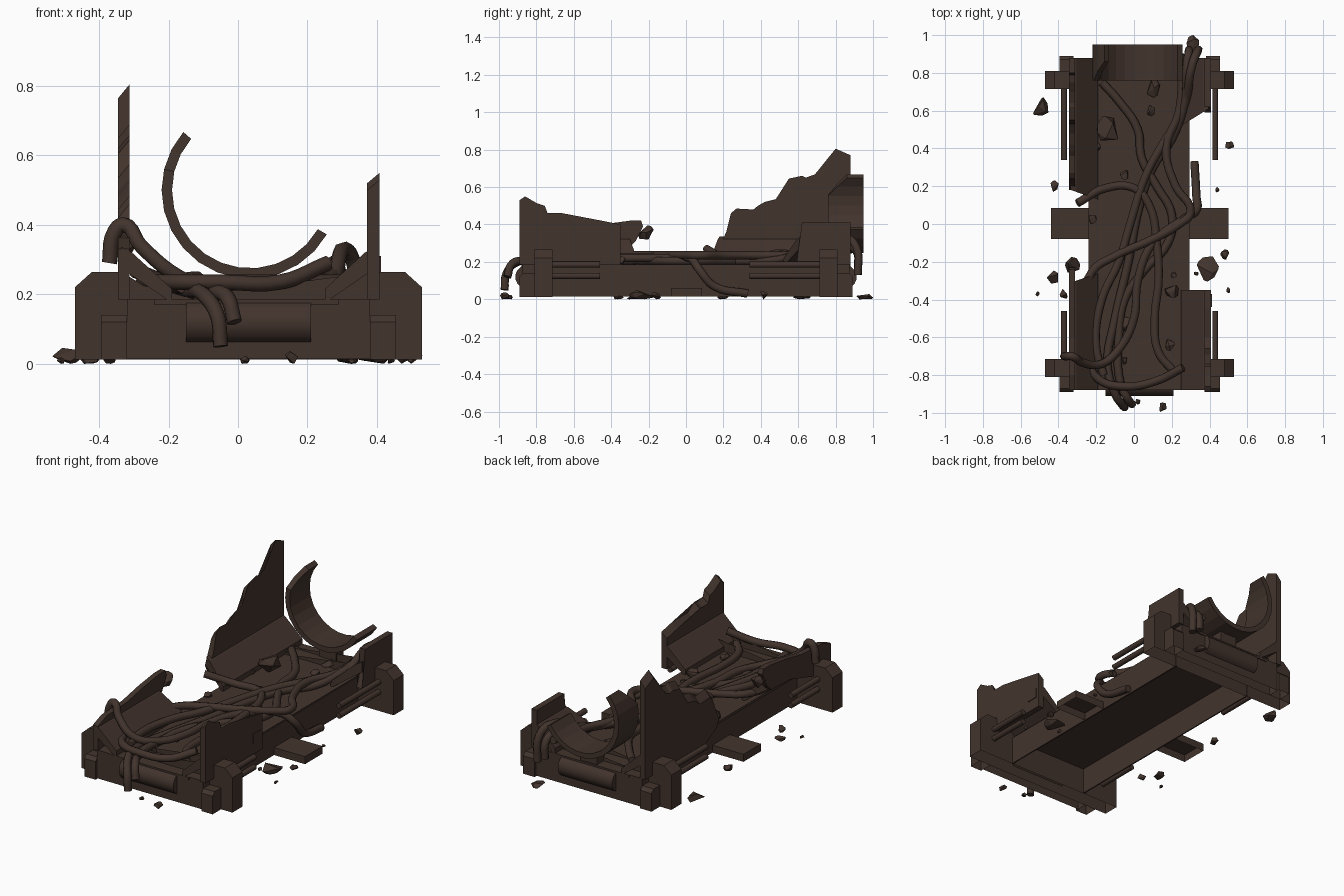
import bpy, bmesh, math, random
from mathutils import Vector

if "Cube" in bpy.data.objects:
    bpy.data.objects.remove(bpy.data.objects["Cube"])
random.seed(4)
CX = 0.03  # symmetry plane of the chassis

rust = bpy.data.materials.new("dark_rust_brown")
rust.diffuse_color = (0.055, 0.034, 0.026, 1)
rust.use_nodes = True
rust.node_tree.nodes["Principled BSDF"].inputs["Base Color"].default_value = rust.diffuse_color

def finish(name, bm):
    bmesh.ops.recalc_face_normals(bm, faces=bm.faces)
    me = bpy.data.meshes.new(name)
    bm.to_mesh(me); bm.free()
    me.materials.append(rust)
    ob = bpy.data.objects.new(name, me)
    bpy.context.collection.objects.link(ob)
    return ob

def smooth(ob):
    bpy.ops.object.select_all(action='DESELECT')
    ob.select_set(True); bpy.context.view_layer.objects.active = ob
    if ob.type == 'CURVE':
        bpy.ops.object.convert(target='MESH')
    bpy.ops.object.shade_smooth_by_angle(angle=math.radians(50))

def prism(name, pts, axis, lo, hi, drop_lo=0.0, hollow=False):
    """Extrude a 2D outline along x (pts = y,z) or y (pts = x,z); drop_lo slants the top edge, hollow opens the underside."""
    bm = bmesh.new()
    rows = []
    for k, d in ((lo, drop_lo), (hi, 0)):
        row = []
        for a, z in pts:
            z2 = z - d if z > 0.36 else z
            row.append(bm.verts.new((k, a, z2) if axis == 'x' else (a, k, z2)))
        rows.append(row)
    n = len(pts)
    bm.faces.new(rows[0]); bm.faces.new(rows[1])
    for i in range(n):
        j = (i + 1) % n
        if hollow and max(pts[i][1], pts[j][1]) < 0.02:
            continue
        bm.faces.new((rows[0][i], rows[0][j], rows[1][j], rows[1][i]))
    bmesh.ops.triangulate(bm, faces=[f for f in bm.faces if len(f.verts) > 4])
    return finish(name, bm)

def box(name, x0, x1, y0, y1, z0, z1, hollow=False):
    return prism(name, [(x0, z0), (x1, z0), (x1, z1), (x0, z1)], 'y', y0, y1, 0, hollow)

def rod(name, axis, a, b, u, v, r, n=16):
    """Cylinder along an axis; (u, v) is the other horizontal coordinate and z."""
    pts = [(u + r * math.cos(2 * math.pi * (i + .5) / n), v + r * math.sin(2 * math.pi * (i + .5) / n)) for i in range(n)]
    smooth(prism(name, pts, axis, a, b))

# hull: thin floor plate and side walls, open underneath
box("hull_floor", -0.24, 0.29, -0.88, 0.88, 0.17, 0.185)
for s, side in ((-1, "left"), (1, "right")):
    a, b = sorted((CX + s * 0.257, CX + s * 0.265))
    box(f"hull_wall_{side}", a, b, -0.72, 0.72, 0.015, 0.18)
    # centre outrigger
    a, b = sorted((CX + s * 0.26, CX + s * 0.47))
    box(f"outrigger_{side}", a, b, -0.08, 0.085, 0.015, 0.06, True)

# end frames, end blocks, drums, feet
half = [(0.5, 0.012), (0.5, 0.22), (0.45, 0.265), (0.365, 0.265), (0.24, 0.185)]
frame = [(CX + x, z) for x, z in half] + [(CX - x, z) for x, z in reversed(half)]
for e, end in ((-1, "front"), (1, "rear")):
    y0, y1 = sorted((e * 0.715, e * 0.81))
    prism(f"{end}_frame", frame, 'y', y0, y1, 0, True)
    y0, y1 = sorted((e * 0.81, e * 0.875))
    box(f"{end}_end_block", CX - 0.35, CX + 0.35, y0, y1, 0.015, 0.185, True)
    rod(f"{end}_drum", 'x', -0.15, 0.21, e * 0.85, 0.12, 0.063)
    for s, side in ((-1, "left"), (1, "right")):
        foot = [(e * .81, .012), (e * .89, .012), (e * .89, .12), (e * .87, .14), (e * .81, .14)]
        a, b = sorted((CX + s * 0.35, CX + s * 0.425))
        prism(f"{end}_foot_{side}", foot, 'x', a, b, 0, True)
        # twin side rails
        y0, y1 = (-0.72, -0.46) if e < 0 else (0.34, 0.72)
        rod(f"{end}_upper_rail_{side}", 'y', y0, y1, CX + s * 0.4, 0.185, 0.017, 8)
        rod(f"{end}_lower_rail_{side}", 'y', y0, y1, CX + s * 0.4, 0.125, 0.017, 8)

# broken upright walls: outlines in (y, z)
prism("left_rear_wall", [(.2, .24), (.18, .28), (.215, .36), (.24, .46), (.27, .485), (.36, .48), (.385, .5), (.42, .52),
      (.48, .535), (.53, .575), (.55, .645), (.62, .66), (.64, .65), (.70, .66), (.75, .69), (.79, .69), (.80, .805),
      (.88, .77), (.88, .185), (.3, .185)], 'x', -0.345, -0.312, 0.04)
prism("left_front_wall", [(-.88, .185), (-.88, .33), (-.8, .36), (-.6, .37), (-.45, .40), (-.3, .42),
      (-.24, .42), (-.23, .39), (-.27, .31), (-.31, .27), (-.5, .26), (-.7, .2)], 'x', -0.345, -0.312)
prism("right_front_wall", [(-.89, .185), (-.89, .53), (-.86, .55), (-.8, .515), (-.755, .5), (-.74, .46), (-.69, .45),
      (-.66, .46), (-.6, .42), (-.45, .42), (-.35, .40), (-.35, .185)], 'x', 0.372, 0.408, 0.03)
prism("right_rear_wall", [(.59, .185), (.62, .26), (.62, .41), (.88, .41), (.88, .185)], 'x', 0.372, 0.408)
box("wall_bracket", 0.40, 0.412, -0.44, -0.37, 0.25, 0.31)

# sloping panels between floor and uprights; inner and outer edge lengths differ at the breaks
def slope(name, s, y0, y1, inner0, inner1):
    bm = bmesh.new()
    prof = [(0.22, 0.175), (0.365, 0.275), (0.365, 0.335), (0.335, 0.32), (0.22, 0.215)]
    ends = []
    for yo, yi in ((y0, inner0), (y1, inner1)):
        ends.append([bm.verts.new((CX + s * x, yi + (yo - yi) * (x - .22) / .145, z)) for x, z in prof])
    bm.faces.new(ends[0]); bm.faces.new(ends[1])
    for i in range(5):
        j = (i + 1) % 5
        bm.faces.new((ends[0][i], ends[0][j], ends[1][j], ends[1][i]))
    finish(name, bm)
slope("left_rear_slope", -1, .18, .88, .13, .88)
slope("left_front_slope", -1, -.88, -.31, -.88, -.26)
slope("right_front_slope", 1, -.88, -.35, -.88, -.35)
slope("right_rear_slope", 1, .61, .88, .52, .88)

# broken ring cradle at the rear
bm = bmesh.new()
N, prev = 14, None
for i in range(N + 1):
    t = i / N
    a = math.radians(139 + t * 191)
    yb = 0.76 + 0.10 * max(0, 1 - t * 7)
    ring = [bm.verts.new((0.035 + r * math.cos(a), y, 0.50 + r * math.sin(a)))
            for r, y in ((.225, yb), (.255, yb), (.255, .95), (.225, .95))]
    if prev:
        for k in range(4):
            m = (k + 1) % 4
            bm.faces.new((prev[k], prev[m], ring[m], ring[k]))
    if i in (0, N):
        bm.faces.new(ring)
    prev = ring
finish("broken_ring", bm)
box("ring_support", -0.02, 0.09, 0.80, 0.87, 0.18, 0.25)

# loose cables: (x, y[, z]) control points, default height just above the floor
def cable(name, pts, z0, r=0.022):
    cu = bpy.data.curves.new(name, 'CURVE')
    cu.dimensions = '3D'; cu.bevel_depth = r; cu.bevel_resolution = 2
    cu.resolution_u = 5; cu.use_fill_caps = True
    sp = cu.splines.new('BEZIER')
    sp.bezier_points.add(len(pts) - 1)
    for bp, p in zip(sp.bezier_points, pts):
        bp.co = (p[0], p[1], p[2] if len(p) > 2 else z0)
        bp.handle_left_type = bp.handle_right_type = 'AUTO'
    cu.materials.append(rust)
    ob = bpy.data.objects.new(name, cu)
    bpy.context.collection.objects.link(ob)
    smooth(ob)

cable("long_cable", [(.29, .92, .16), (.29, .91, .26), (.28, .85, .29), (.27, .65, .25), (.2, .45), (.1, .3), (.03, .1), (-.03, -.2),
      (-.1, -.5), (-.14, -.75), (-.1, -.9, .2), (-.06, -.96, .14), (-.05, -.97, .05)], .205)
cable("looped_cable", [(.25, .9, .27), (.24, .6), (.17, .4), (.22, .2), (.3, .06), (.24, 0), (.1, -.08), (-.1, -.17),
      (-.22, -.25), (-.27, -.45), (-.25, -.7), (-.19, -.82), (-.05, -.86), (.12, -.83), (.26, -.76, .29)], .235)
cable("hooked_cable", [(-.3, .11, .27), (-.15, .19), (0, .19), (.08, .1), (.12, -.1), (.13, -.3), (.11, -.5),
      (.13, -.68), (.21, -.78)], .22)
cable("winding_cable", [(-.17, .75), (-.08, .65), (.02, .5), (.04, .35), (.12, .2), (.2, .05), (.18, -.1), (.05, -.25),
      (-.05, -.4), (-.08, -.6), (-.07, -.85), (-.03, -.93, .19), (-.01, -.955, .12)], .205)
cable("draped_cable", [(-.37, -.70, .29), (-.355, -.70, .38), (-.33, -.70, .4), (-.28, -.73, .34), (-.17, -.74, .25), (-.07, -.65),
      (0, -.5), (.02, -.3), (.1, -.1), (.27, .03, .215), (.33, .07, .16), (.33, .15, .07), (.32, .33, .03)], .22)
cable("rear_cable", [(.34, .92, .13), (.335, .91, .28), (.31, .85, .33), (.26, .6), (.15, .42), (.06, .25), (-.02, 0),
      (-.08, -.2), (-.17, -.4), (-.2, -.65), (-.16, -.8)], .225)

# rubble: random convex chunks (x, y, half size), resting at a given height
def chunk(name, x, y, s, base, flat):
    bm = bmesh.new()
    for _ in range(14):
        v = Vector((random.gauss(0, 1), random.gauss(0, 1), random.gauss(0, 1))).normalized() * s
        bm.verts.new((x + v.x * .8, y + v.y, v.z * flat))
    res = bmesh.ops.convex_hull(bm, input=bm.verts[:])
    bmesh.ops.delete(bm, geom=[g for g in res["geom_interior"] if isinstance(g, bmesh.types.BMVert)], context='VERTS')
    low = min(v.co.z for v in bm.verts)
    for v in bm.verts:
        v.co.z += base - low
    finish(name, bm)

ground = [(-.495, .62, .06), (.31, .955, .047), (.505, .41, .032), (.44, .18, .015), (.39, -.23, .075), (.48, -.16, .03),
          (.5, -.35, .016), (.33, -.26, .016), (-.42, .2, .032), (-.43, -.29, .045), (-.37, -.37, .03),
          (-.51, -.37, .015), (.15, -.97, .03), (.02, -.94, .018)]
for i, (x, y, s) in enumerate(ground):
    chunk(f"ground_rubble_{i}", x, y, s, 0, .4 if s > .04 else .7)
inside = [(-.13, .5, .085), (.1, .72, .05), (.09, .6, .03), (-.2, .41, .03), (-.05, .26, .03), (.2, -.35, .05),
          (.19, -.64, .035), (-.05, -.72, .025), (.21, -.27, .02), (-.04, -.53, .04), (-.22, .03, .03)]
for i, (x, y, s) in enumerate(inside):
    chunk(f"floor_rubble_{i}", x, y, s, .18, .55)
chunk("torn_panel_shard", -.325, -.22, .05, .32, .9)
